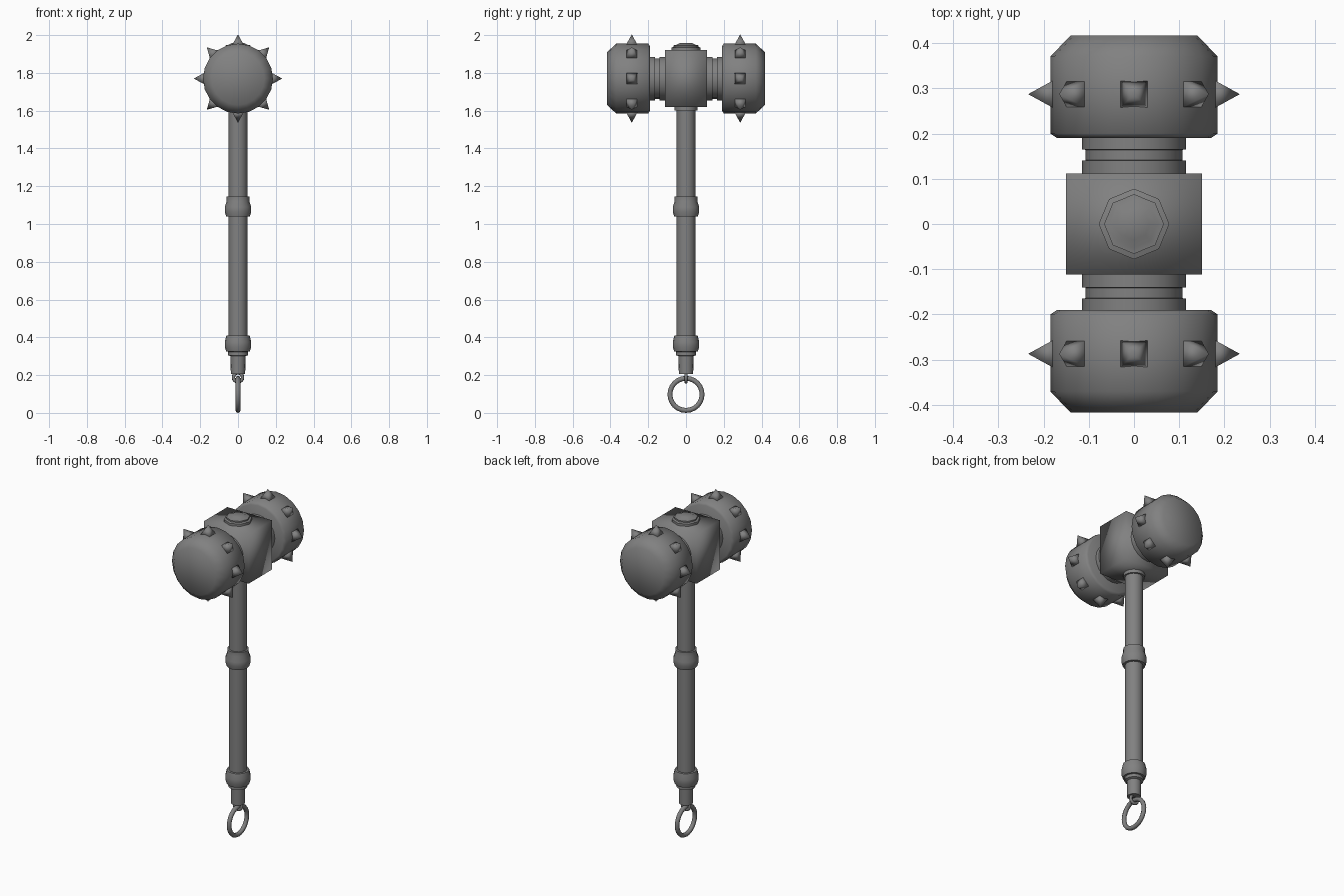
import bpy, bmesh, math
from mathutils import Matrix, Vector

if "Cube" in bpy.data.objects:
    bpy.data.objects.remove(bpy.data.objects["Cube"], do_unlink=True)

steel = bpy.data.materials.new("grey_steel")
steel.use_nodes = True
grey = (0.22, 0.22, 0.22, 1)
steel.diffuse_color = grey
steel.node_tree.nodes["Principled BSDF"].inputs["Base Color"].default_value = grey

HEAD_Z = 1.77


def finish(name, bm, matrix=None, smooth=True):
    if matrix:
        bm.transform(matrix)
    bmesh.ops.recalc_face_normals(bm, faces=bm.faces)
    for f in bm.faces:
        f.smooth = smooth
    mesh = bpy.data.meshes.new(name)
    bm.to_mesh(mesh)
    bm.free()
    mesh.materials.append(steel)
    ob = bpy.data.objects.new(name, mesh)
    bpy.context.collection.objects.link(ob)
    return ob


def lathe(name, profile, sides, matrix=None, sharp=None):
    """Closed solid of revolution around z from (radius, height) points."""
    bm = bmesh.new()
    rings = []
    for r, z in profile:
        rings.append([bm.verts.new((r * math.cos(2 * math.pi * i / sides),
                                    r * math.sin(2 * math.pi * i / sides), z))
                      for i in range(sides)])
    for a, b in zip(rings, rings[1:]):
        for i in range(sides):
            j = (i + 1) % sides
            bm.faces.new((a[i], a[j], b[j], b[i]))
    bm.faces.new(rings[0][::-1])
    bm.faces.new(rings[-1])
    ob = finish(name, bm, matrix)
    if sharp:
        ob.data.set_sharp_from_angle(angle=math.radians(sharp))
    return ob


def torus(name, major, minor, matrix, n=24, m=8):
    bm = bmesh.new()
    rings = []
    for i in range(n):
        turn = Matrix.Rotation(2 * math.pi * i / n, 3, 'Z')
        rings.append([bm.verts.new(turn @ Vector((
            major + minor * math.cos(2 * math.pi * k / m), 0,
            minor * math.sin(2 * math.pi * k / m)))) for k in range(m)])
    for i in range(n):
        a, b = rings[i], rings[(i + 1) % n]
        for k in range(m):
            bm.faces.new((a[k], b[k], b[(k + 1) % m], a[(k + 1) % m]))
    return finish(name, bm, matrix)


# Central block
bm = bmesh.new()
bmesh.ops.create_cube(bm, size=1)
finish("head_block", bm, Matrix.Translation((0, 0, HEAD_Z)) @ Matrix.Diagonal((0.3, 0.224, 0.3, 1)))

# Striking heads, necks and spikes, front and back
for side, sign in (("front", 1), ("back", -1)):
    axis = Matrix.Translation((0, 0, HEAD_Z)) @ Matrix.Rotation(sign * math.pi / 2, 4, 'X')
    lathe(side + "_neck", [(0.115, 0.11), (0.115, 0.14), (0.107, 0.141), (0.107, 0.164),
                           (0.115, 0.165), (0.115, 0.195)], 20, axis, 40)
    lathe(side + "_striking_head", [(0.17, 0.19), (0.185, 0.2), (0.185, 0.37), (0.14, 0.417)], 20, axis)
    bm = bmesh.new()
    for i in range(8):
        place = (Matrix.Rotation(i * math.pi / 4, 4, 'Z') @ Matrix.Translation((0.203, 0, 0.287))
                 @ Matrix.Rotation(math.pi / 2, 4, 'Y') @ Matrix.Rotation(math.pi / 4, 4, 'Z'))
        bmesh.ops.create_cone(bm, cap_ends=True, segments=4, radius1=0.048, radius2=0,
                              depth=0.062, matrix=place)
    finish(side + "_spikes", bm, axis)

# Stepped bolt on top of the block
lathe("top_bolt", [(0.078, 1.91), (0.078, 1.934), (0.066, 1.938), (0.066, 1.946),
                   (0.052, 1.948), (0.035, 1.957)], 8, None, 50)

# Handle with collars
lathe("handle_shaft", [(0.05, 0.36), (0.05, 1.63)], 16, None, 40)
lathe("upper_collar", [(0.06, 1.6), (0.06, 1.63)], 16, None, 40)
lathe("middle_band", [(0.05, 1.04), (0.063, 1.041), (0.07, 1.065), (0.07, 1.09), (0.06, 1.12),
                      (0.06, 1.145), (0.05, 1.146)], 16, None, 50)
lathe("lower_band", [(0.05, 0.323), (0.062, 0.325), (0.07, 0.35), (0.07, 0.375),
                     (0.062, 0.409), (0.05, 0.41)], 16, None, 50)
lathe("pommel", [(0.038, 0.205), (0.04, 0.3), (0.052, 0.305), (0.052, 0.33)], 16, None, 40)

# Hanging ring and the small loop that holds it
torus("hanging_ring", 0.085, 0.013,
      Matrix.Translation((0, 0, 0.098)) @ Matrix.Rotation(math.pi / 2, 4, 'Y'))
torus("ring_loop", 0.024, 0.009,
      Matrix.Translation((0, 0, 0.188)) @ Matrix.Rotation(math.pi / 2, 4, 'X'), 16)
